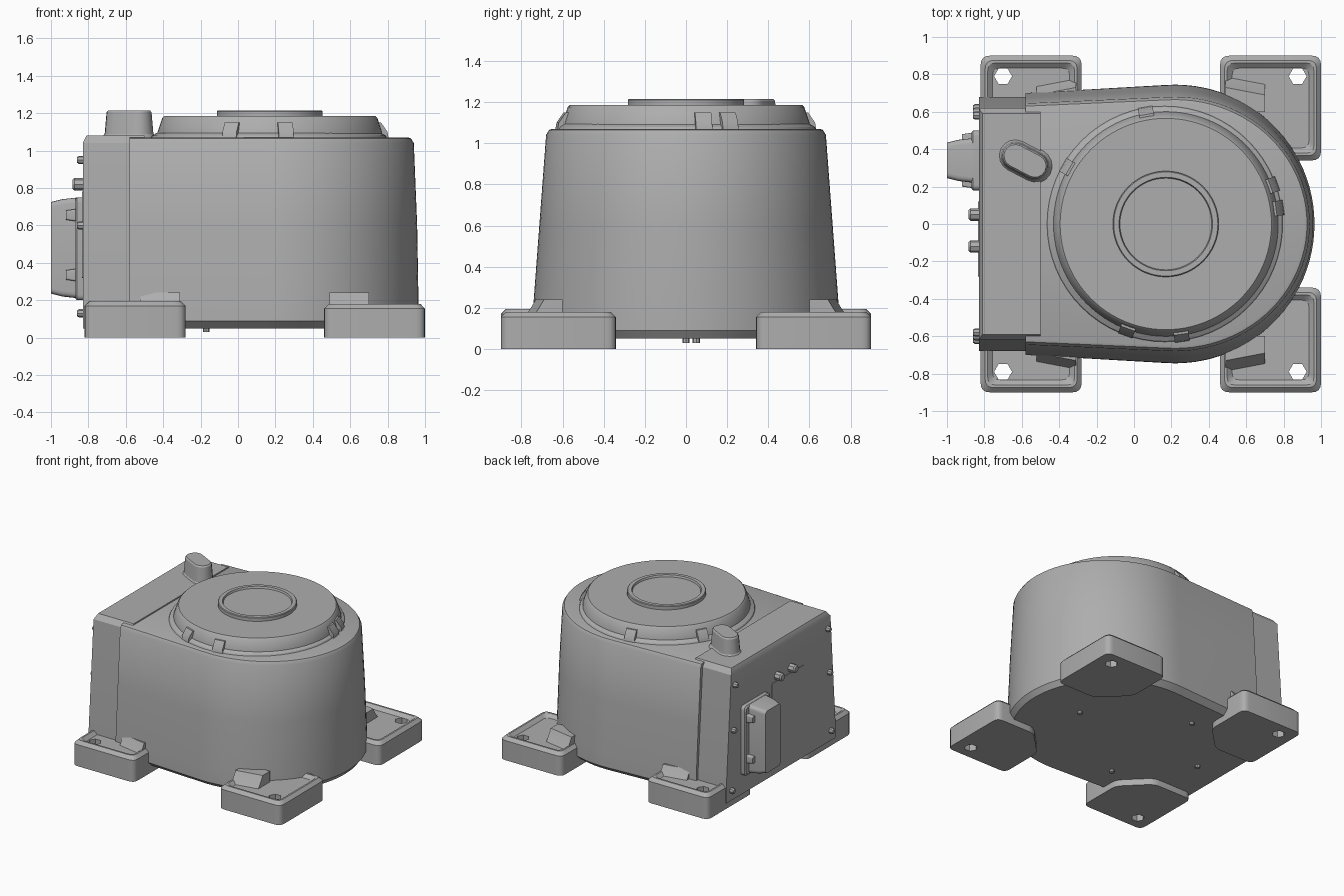
import bpy, bmesh, math
from mathutils import Vector

cube = bpy.data.objects.get("Cube")
if cube:
    bpy.data.objects.remove(cube, do_unlink=True)

grey = bpy.data.materials.new("casting_grey")
grey.use_nodes = True
colour = (0.42, 0.42, 0.42, 1)
grey.diffuse_color = colour
grey.node_tree.nodes["Principled BSDF"].inputs["Base Color"].default_value = colour
parts = []


def loft(name, rings):
    """Skin a stack of equal-length point rings and cap both ends."""
    bm = bmesh.new()
    rows = [[bm.verts.new(p) for p in ring] for ring in rings]
    n = len(rows[0])
    for a, b in zip(rows, rows[1:]):
        for i in range(n):
            j = (i + 1) % n
            bm.faces.new((a[i], a[j], b[j], b[i]))
    bm.faces.new(rows[0][::-1])
    bm.faces.new(rows[-1])
    bmesh.ops.recalc_face_normals(bm, faces=bm.faces)
    mesh = bpy.data.meshes.new(name)
    bm.to_mesh(mesh)
    bm.free()
    ob = bpy.data.objects.new(name, mesh)
    bpy.context.collection.objects.link(ob)
    mesh.materials.append(grey)
    parts.append(ob)
    return ob


def circle(cx, cy, r, z, n=64):
    return [(cx + r * math.cos(math.tau * i / n), cy + r * math.sin(math.tau * i / n), z)
            for i in range(n)]


def turned(name, cx, cy, profile, n=64):
    return loft(name, [circle(cx, cy, r, z, n) for r, z in profile])


def rounded(points, r, steps=4):
    """Round every corner of a flat polygon."""
    out = []
    pts = [Vector(p) for p in points]
    for i, p in enumerate(pts):
        a = p + (pts[i - 1] - p).normalized() * r
        b = p + (pts[(i + 1) % len(pts)] - p).normalized() * r
        for k in range(steps + 1):
            t = k / steps
            out.append(a * (1 - t) ** 2 + p * 2 * t * (1 - t) + b * t * t)
    return out


def rect(x0, x1, y0, y1):
    return [(x0, y0), (x1, y0), (x1, y1), (x0, y1)]


def panel_box(name, y0, y1, z0, z1, levels, r=0.03):
    """Rounded block on the end panel; levels are (x, inset)."""
    loft(name, [[(x, p.x, p.y) for p in rounded(rect(y0 + d, y1 - d, z0 + d, z1 - d), r)]
                for x, d in levels])


# Main housing: rounded nose, tapering sides, softened rim
def housing_ring(z, rx, ry, back):
    ring = [(-0.58, -back, z)]
    for i in range(49):
        a = math.radians(-94 + 188 * i / 48)
        ring.append((0.22 + rx * math.cos(a), ry * math.sin(a), z))
    return ring + [(-0.58, back, z)]


loft("main_housing", [housing_ring(*v) for v in (
    (0.05, 0.715, 0.70, 0.66), (0.09, 0.745, 0.745, 0.70), (0.2, 0.745, 0.743, 0.70),
    (0.6, 0.738, 0.713, 0.675), (1.04, 0.72, 0.68, 0.645),
    (1.065, 0.705, 0.665, 0.63), (1.07, 0.69, 0.65, 0.62))])

# Square rear housing with a bevelled top
loft("rear_housing", [[(-0.83 + d, -w, z), (f, -w, z), (f, w, z), (-0.83 + d, w, z)]
                      for z, w, f, d in ((0.05, 0.68, -0.5, 0), (0.2, 0.68, -0.5, 0),
                                         (1.04, 0.62, -0.5, 0), (1.08, 0.59, -0.5, 0.02))])

# Round top: flange, raised disc and recessed centre ring
turned("top_flange", 0.165, 0, [(0.64, 1.05), (0.625, 1.08), (0.60, 1.095)])
turned("top_disc", 0.17, 0, [(0.605, 1.06), (0.60, 1.10), (0.575, 1.175), (0.565, 1.185)], 96)
turned("centre_ring", 0.17, 0, [(0.283, 1.17), (0.283, 1.21), (0.278, 1.215),
                                (0.25, 1.215), (0.245, 1.20)])

# Small ribs around the disc
for deg in (-110, -82, 8, 20, 100, 150):
    a = math.radians(deg)
    u, v = Vector((math.cos(a), math.sin(a), 0)), Vector((-math.sin(a), math.cos(a), 0))
    c = Vector((0.17, 0, 0))
    loft("disc_rib", [[c + u * r + v * s + Vector((0, 0, z))
                       for r, s in ((0.54, -0.04), (out, -0.04), (out, 0.04), (0.54, 0.04))]
                      for z, out in ((1.07, 0.635), (1.10, 0.63), (1.15, 0.595))])

# Mounting feet with chamfered rims, shallow pockets and hexagonal bolt holes
for x_in, x_out, hole_x, lift in ((-0.28, -0.82, -0.70, 0.015), (0.46, 1.0, 0.875, 0)):
    for side in (-1, 1):
        y_in, y_out = 0.34 * side, 0.9 * side
        sx = 1 if x_out > x_in else -1
        outline = [(x_in, y_out), (x_out, y_out), (x_out, y_in),
                   (x_in + 0.2 * sx, y_in), (x_in, y_in + 0.2 * side)]
        outline = rounded(outline, 0.05)
        mid = Vector(((x_in + x_out) / 2, (y_in + y_out) / 2))
        rings = []
        for z, k in ((0, 1), (0.155 + lift, 1), (0.18 + lift, 0.91),
                     (0.18 + lift, 0.86), (0.155 + lift, 0.76)):
            rings.append([(*(mid + (p - mid) * k), z) for p in outline])
        foot = loft("mounting_foot", rings)
        cutter = turned("bolt_hole_cutter", hole_x, 0.79 * side, [(0.048, -0.1), (0.048, 0.4)], 6)
        parts.remove(cutter)
        cutter.hide_render = True
        cutter.hide_set(True)
        cut = foot.modifiers.new("bolt_hole", 'BOOLEAN')
        cut.operation = 'DIFFERENCE'
        cut.object = cutter
        cut.solver = 'EXACT'

        # Sloped web blending the foot into the housing wall
        near = 0.70 * side
        loft("foot_web", [[(x_in + 0.03 * sx, near - 0.1 * side, z),
                           (x_in + 0.03 * sx, near + d * side, z),
                           (x_in + 0.24 * sx, near + (d - 0.04) * side, z),
                           (x_in + 0.24 * sx, near - 0.1 * side, z)]
                          for z, d in ((0.15, 0.09), (0.19, 0.06), (0.24, 0.03))])

# Raised oval boss on the rear top corner
a, b = Vector((-0.635, 0.365)), Vector((-0.53, 0.31))
axis = (b - a).normalized()
perp = Vector((-axis.y, axis.x))


def oval(r, z):
    ring = []
    for c, start in ((b, -90), (a, 90)):
        for i in range(9):
            t = math.radians(start + 22.5 * i)
            p = c + (axis * math.cos(t) + perp * math.sin(t)) * r
            ring.append((p.x, p.y, z))
    return ring


loft("oval_boss", [oval(r, z) for r, z in ((0.10, 1.06), (0.078, 1.09), (0.068, 1.205), (0.06, 1.215))])

# End panel: connector flange, housing with latch ridges, and a cover plate
panel_box("connector_flange", 0.18, 0.5, 0.2, 0.75, ((-0.82, 0), (-0.86, 0), (-0.87, 0.01)))
panel_box("connector_housing", 0.22, 0.46, 0.21, 0.75, ((-0.85, 0), (-0.94, 0.01), (-1.0, 0.025)))
for z in (0.3, 0.62):
    panel_box("connector_latch", 0.19, 0.49, z, z + 0.07, ((-0.85, 0), (-0.92, 0.01)), 0.01)
panel_box("cover_plate", -0.28, 0.12, 0.32, 0.78, ((-0.82, 0), (-0.835, 0)), 0.01)

# Panel screws and two larger knobs
fasteners = [(s * y, z, 0.022, 0.86) for s in (-1, 1) for y, z in ((0.58, 0.95), (0.6, 0.6), (0.62, 0.13))]
fasteners += [(0.05, 0.82, 0.033, 0.885), (-0.12, 0.82, 0.033, 0.885)]
for y, z, r, reach in fasteners:
    loft("panel_fastener", [[(x, px, pz) for px, pz, _ in circle(y, z, q, 0, 8)]
                            for x, q in ((-0.82, r), (-reach + 0.01, r), (-reach, r * 0.7))])

# Small studs under the base
for x, y in ((-0.17, -0.45), (-0.17, 0.45), (0.55, 0.05), (-0.6, 0)):
    turned("base_stud", x, y, [(0.018, 0.03), (0.018, 0.06)], 8)

bpy.ops.object.select_all(action='DESELECT')
for ob in parts:
    ob.select_set(True)
bpy.context.view_layer.objects.active = parts[0]
bpy.ops.object.shade_smooth_by_angle(angle=math.radians(30))
